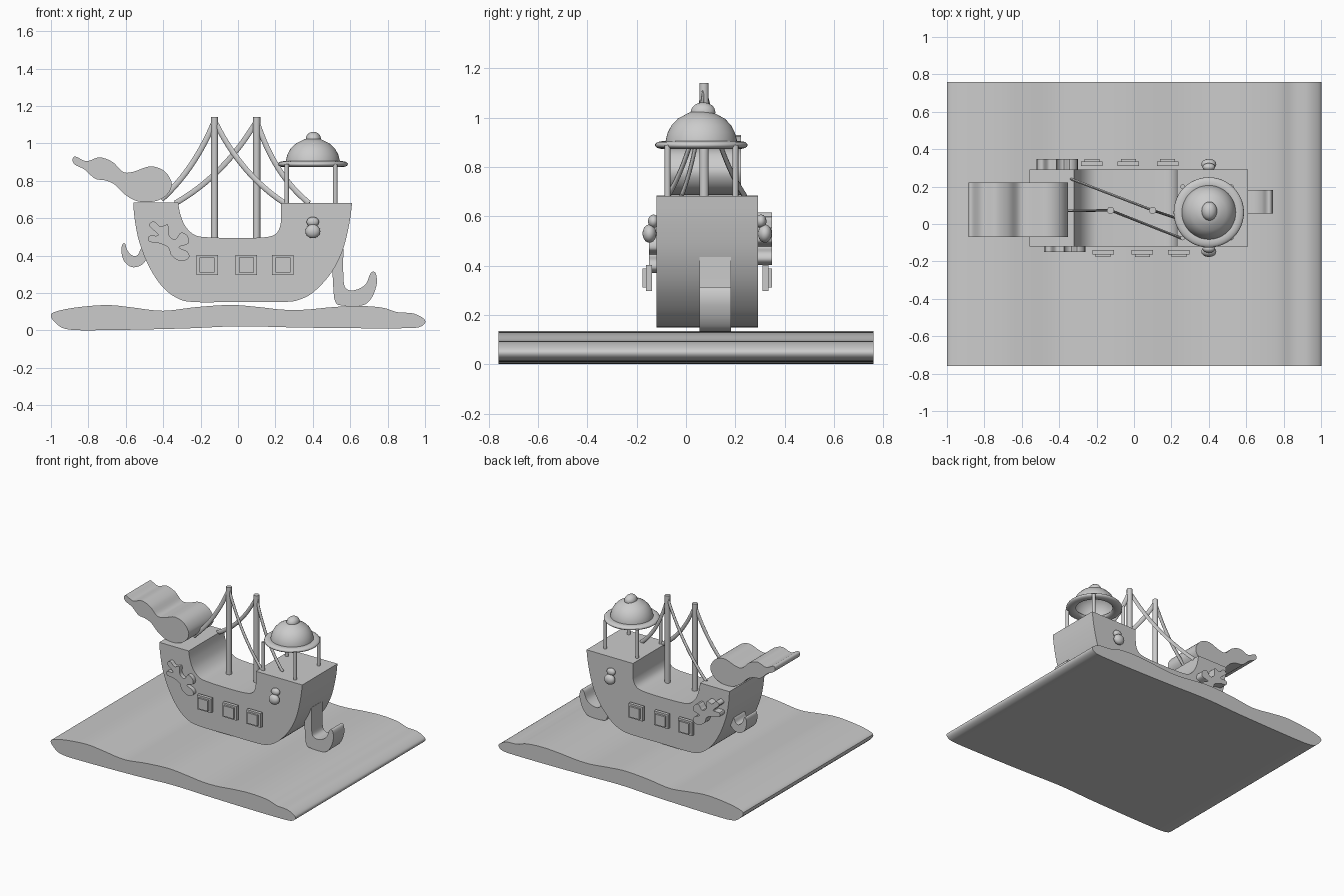
import bpy, bmesh, math
from mathutils import Vector, Matrix

if "Cube" in bpy.data.objects:
    bpy.data.objects.remove(bpy.data.objects["Cube"])


def finish(name, bm, angle=35):
    bmesh.ops.recalc_face_normals(bm, faces=bm.faces[:])
    me = bpy.data.meshes.new(name)
    bm.to_mesh(me)
    bm.free()
    me.shade_smooth()
    me.set_sharp_from_angle(angle=math.radians(angle))
    ob = bpy.data.objects.new(name, me)
    bpy.context.collection.objects.link(ob)
    return ob


def spline(p0, p1, p2, p3, t):
    return 0.5 * (2 * p1 + (p2 - p0) * t + (2 * p0 - 5 * p1 + 4 * p2 - p3) * t * t
                  + (3 * p1 - p0 - 3 * p2 + p3) * t ** 3)


def smooth_loop(pts, steps=5):
    # closed smooth curve; points with a third value are sharp corners
    n, out = len(pts), []
    for i in range(n):
        p1, p2 = pts[i], pts[(i + 1) % n]
        p0 = p1 if len(p1) > 2 else pts[i - 1]
        p3 = p2 if len(p2) > 2 else pts[(i + 2) % n]
        vs = [Vector(p[:2]) for p in (p0, p1, p2, p3)]
        out += [spline(*vs, k / steps) for k in range(steps)]
    return out


def slab(name, pts, y0, y1):
    # smooth xz profile extruded along y
    bm = bmesh.new()
    loop = smooth_loop(pts)
    a = [bm.verts.new((p.x, y0, p.y)) for p in loop]
    b = [bm.verts.new((p.x, y1, p.y)) for p in loop]
    bm.faces.new(a)
    bm.faces.new(b[::-1])
    for i in range(len(a)):
        j = (i + 1) % len(a)
        bm.faces.new((a[i], b[i], b[j], a[j]))
    return finish(name, bm)


def pole(name, x, y, z0, z1, r):
    bm = bmesh.new()
    bmesh.ops.create_cone(bm, cap_ends=True, segments=24, radius1=r, radius2=r, depth=z1 - z0,
                          matrix=Matrix.Translation((x, y, (z0 + z1) / 2)))
    return finish(name, bm)


def ball(name, c, s):
    bm = bmesh.new()
    bmesh.ops.create_uvsphere(bm, u_segments=32, v_segments=16, radius=1,
                              matrix=Matrix.Translation(c) @ Matrix.Diagonal((*s, 1)))
    return finish(name, bm)


def lathe(name, prof, cx, cy, closed=False, seg=48):
    bm = bmesh.new()
    rings = [[bm.verts.new((cx + r * math.cos(2 * math.pi * k / seg),
                            cy + r * math.sin(2 * math.pi * k / seg), z))
              for k in range(seg)] for r, z in prof]
    for i in range(len(rings) if closed else len(rings) - 1):
        a, b = rings[i], rings[(i + 1) % len(rings)]
        for k in range(seg):
            m = (k + 1) % seg
            bm.faces.new((a[k], a[m], b[m], b[k]))
    return finish(name, bm, 50)


def box(name, c, s):
    bm = bmesh.new()
    bmesh.ops.create_cube(bm, size=1, matrix=Matrix.Translation(c) @ Matrix.Diagonal((*s, 1)))
    return finish(name, bm)


def rope(name, a, b, sag):
    # flattened rope hanging in a vertical plane from a to b
    a, b = Vector(a), Vector(b)
    flat = Vector((b.x - a.x, b.y - a.y, 0)).normalized()
    side = flat.cross(Vector((0, 0, 1)))
    mid = (a + b) / 2 - flat * sag * 0.7 - Vector((0, 0, sag))
    bm, rings, n = bmesh.new(), [], 20
    for i in range(n + 1):
        t = i / n
        p = a * (1 - t) ** 2 + mid * 2 * t * (1 - t) + b * t * t
        d = ((mid - a) * (1 - t) + (b - mid) * t).normalized()
        up = side.cross(d)
        rings.append([bm.verts.new(p + up * 0.015 * math.cos(k * math.pi / 5)
                                   + side * 0.007 * math.sin(k * math.pi / 5)) for k in range(10)])
    for r, q in zip(rings, rings[1:]):
        for k in range(10):
            m = (k + 1) % 10
            bm.faces.new((r[k], r[m], q[m], q[k]))
    bm.faces.new(rings[0])
    bm.faces.new(rings[-1])
    return finish(name, bm, 50)


# sea base
slab("sea_base", [(-1, .085), (-.93, .112), (-.8, .13), (-.68, .135), (-.56, .122), (-.4, .105),
     (-.22, .125), (-.04, .136), (.1, .126), (.24, .111), (.36, .111), (.5, .124), (.64, .131),
     (.77, .122), (.85, .098), (.94, .09), (1, .055), (.98, .022), (.9, .012), (.6, .012),
     (.3, .016), (0, .022), (-.3, .01), (-.75, .001), (-.91, .006), (-.97, .035)], -.76, .76)

# hull with sunken deck
slab("hull", [(-.56, .685, 1), (-.32, .685, 1), (-.308, .62), (-.28, .555), (-.23, .51), (-.16, .498),
     (0, .494), (.14, .498), (.2, .515), (.226, .56), (.23, .62), (.23, .682, 1), (.61, .682, 1),
     (.595, .57), (.56, .43), (.5, .31), (.41, .21), (.33, .165), (.24, .152), (0, .152),
     (-.24, .152), (-.33, .175), (-.41, .24), (-.48, .35), (-.53, .48), (-.553, .6)], -.12, .292)

# bow flag
slab("bow_banner", [(-.885, .91), (-.87, .93), (-.81, .905), (-.74, .925), (-.67, .9), (-.615, .848),
     (-.56, .848), (-.47, .877), (-.395, .853), (-.354, .786), (-.38, .725), (-.445, .69),
     (-.535, .69), (-.605, .727), (-.66, .78), (-.71, .802), (-.765, .812), (-.82, .86), (-.87, .885)],
     -.07, .222)

# bow and stern hooks
slab("bow_hook", [(-.62, .455), (-.605, .465), (-.59, .425), (-.56, .398), (-.535, .405),
     (-.515, .44), (-.47, .45), (-.485, .39), (-.515, .35), (-.565, .338), (-.605, .365),
     (-.622, .41)], .055, .183)
slab("stern_hook", [(.5, .43, 1), (.563, .435, 1), (.565, .26), (.59, .217), (.64, .22), (.685, .25),
     (.71, .308), (.735, .307), (.742, .25), (.715, .175), (.665, .134), (.55, .134), (.52, .155),
     (.51, .22)], .055, .183)

# masts and ropes
masts = [(-.125, .073), (.1, .073)]
for i, (x, y) in enumerate(masts):
    pole(f"mast_{i}", x, y, .48, 1.14, .019)
rope("rope_bow", (-.125, .073, 1.12), (-.41, .07, .70), .05)
rope("rope_bow_long", (.1, .073, 1.12), (-.335, .24, .68), .07)
rope("rope_stern_long", (-.125, .073, 1.12), (.25, -.075, .68), .07)
rope("rope_stern", (.1, .073, 1.12), (.38, -.02, .68), .07)

# domed lookout
cx, cy = .4, .062
for i, (x, y) in enumerate([(.26, -.075), (.52, -.075), (.26, .2), (.52, .2)]):
    pole(f"lookout_post_{i}", x, y, .67, .89, .012)
lathe("lookout_rim", [(.155 + .033 * math.cos(a * math.pi / 8), .889 + .016 * math.sin(a * math.pi / 8))
                      for a in range(16)], cx, cy, True)
lathe("dome", [(.145, .885), (.144, .91), (.136, .94), (.12, .97), (.095, .996), (.065, 1.012),
               (.045, 1.022), (.0001, 1.026)], cx, cy)
ball("dome_knob", (cx + .003, cy + .007, 1.022), (.041, .05, .04))

# details on both hull sides
swirl = [(-.475, .56), (-.45, .583), (-.415, .555), (-.375, .565), (-.37, .51), (-.335, .487),
         (-.305, .523), (-.27, .505), (-.265, .465), (-.315, .445), (-.27, .42), (-.262, .388),
         (-.305, .37), (-.355, .4), (-.375, .445), (-.43, .468), (-.475, .475), (-.475, .505),
         (-.425, .51)]
for tag, face, s in (("front", -.12, -1), ("back", .292, 1)):
    for i, x in enumerate((-.165, .045, .24)):
        wx = x if s < 0 else .015 - x
        box(f"window_frame_{tag}_{i}", (wx, face + s * .03, .35), (.115, .024, .105))
        box(f"window_pane_{tag}_{i}", (wx, face + s * .038, .35), (.08, .036, .078))
    ball(f"lamp_{tag}", (.4, face + s * .028, .53), (.04, .028, .037))
    ball(f"lamp_top_{tag}", (.4, face + s * .012, .58), (.033, .022, .027))
    dx, dz = (0, 0) if s < 0 else (-.04, .032)
    slab(f"swirl_{tag}", [(x + dx, z + dz) for x, z in swirl],
         *((-.15, -.115) if s < 0 else (.287, .348)))
